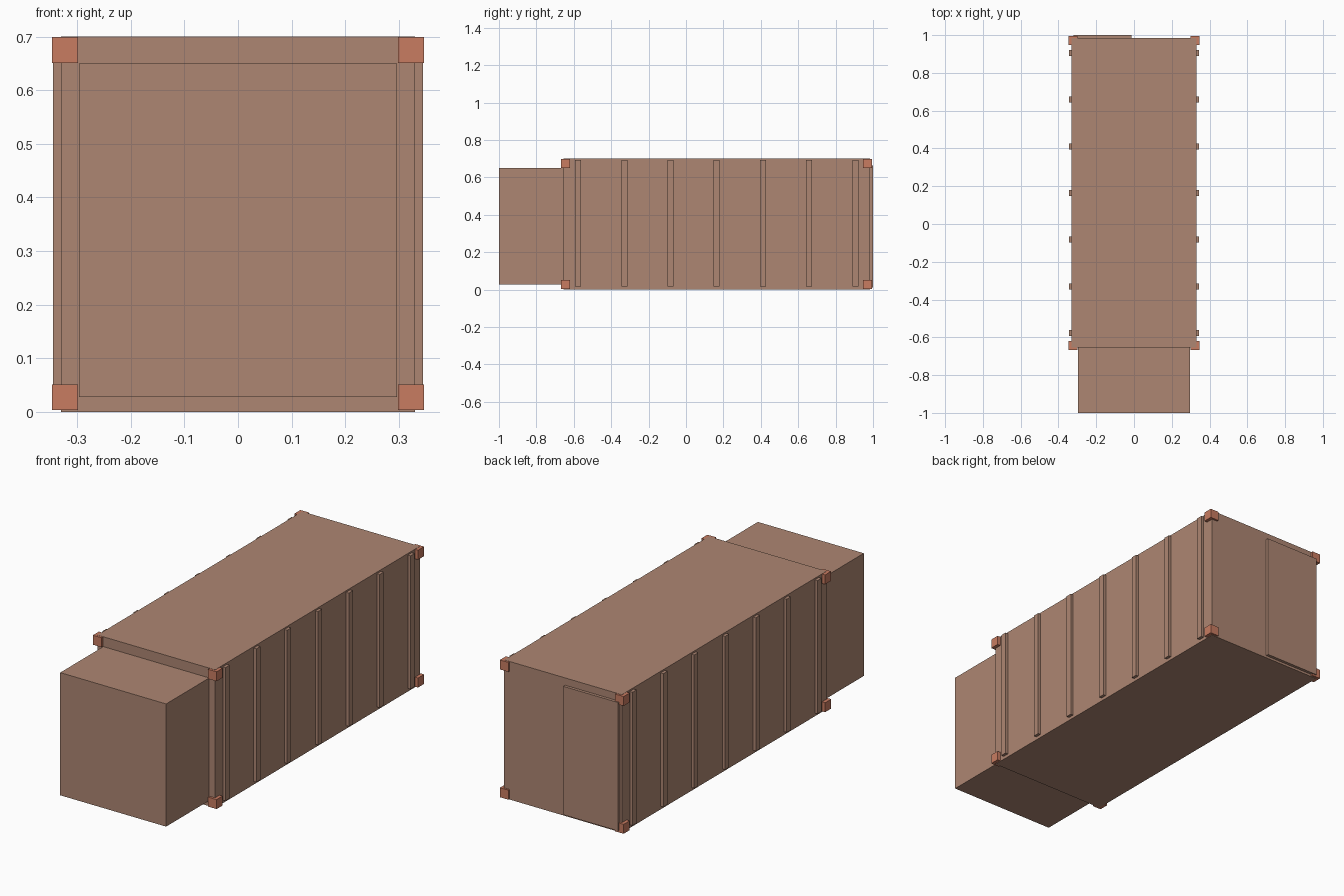
import bpy

if "Cube" in bpy.data.objects:
    bpy.data.objects.remove(bpy.data.objects["Cube"])


def material(name, color):
    m = bpy.data.materials.new(name)
    m.diffuse_color = color
    m.use_nodes = True
    m.node_tree.nodes["Principled BSDF"].inputs["Base Color"].default_value = m.diffuse_color
    return m


painted = material("painted_steel", (0.42, 0.24, 0.17, 1))
casting = material("casting_red", (0.58, 0.20, 0.12, 1))


def box(name, x, y, z, mat):
    """Box from (min, max) ranges on each axis."""
    bpy.ops.mesh.primitive_cube_add(size=1, location=[(a + b) / 2 for a, b in (x, y, z)])
    o = bpy.context.object
    o.name = name
    o.scale = [b - a for a, b in (x, y, z)]
    bpy.ops.object.transform_apply(location=False, rotation=False, scale=True)
    o.data.materials.append(mat)
    return o


# Main container and the narrower front unit
box("container_body", (-0.33, 0.33), (-0.655, 0.985), (0, 0.70), painted)
box("front_unit", (-0.297, 0.297), (-1.0, -0.65), (0.028, 0.65), painted)

# Single door leaf on the rear
box("rear_door", (-0.32, -0.012), (0.98, 1.0), (0.012, 0.663), painted)

# Vertical side ribs and corner castings, on both sides
for side, s in (("left", -1), ("right", 1)):
    for i in range(7):
        y = -0.577 + i * 0.247
        box(f"{side}_rib_{i + 1}", sorted((s * 0.325, s * 0.345)),
            (y - 0.016, y + 0.016), (0.016, 0.692), painted)
    for end, y in (("front", (-0.667, -0.619)), ("rear", (0.947, 0.995))):
        for level, z in (("bottom", (0.003, 0.051)), ("top", (0.651, 0.699))):
            box(f"{end}_{side}_{level}_casting", sorted((s * 0.299, s * 0.347)), y, z, casting)
